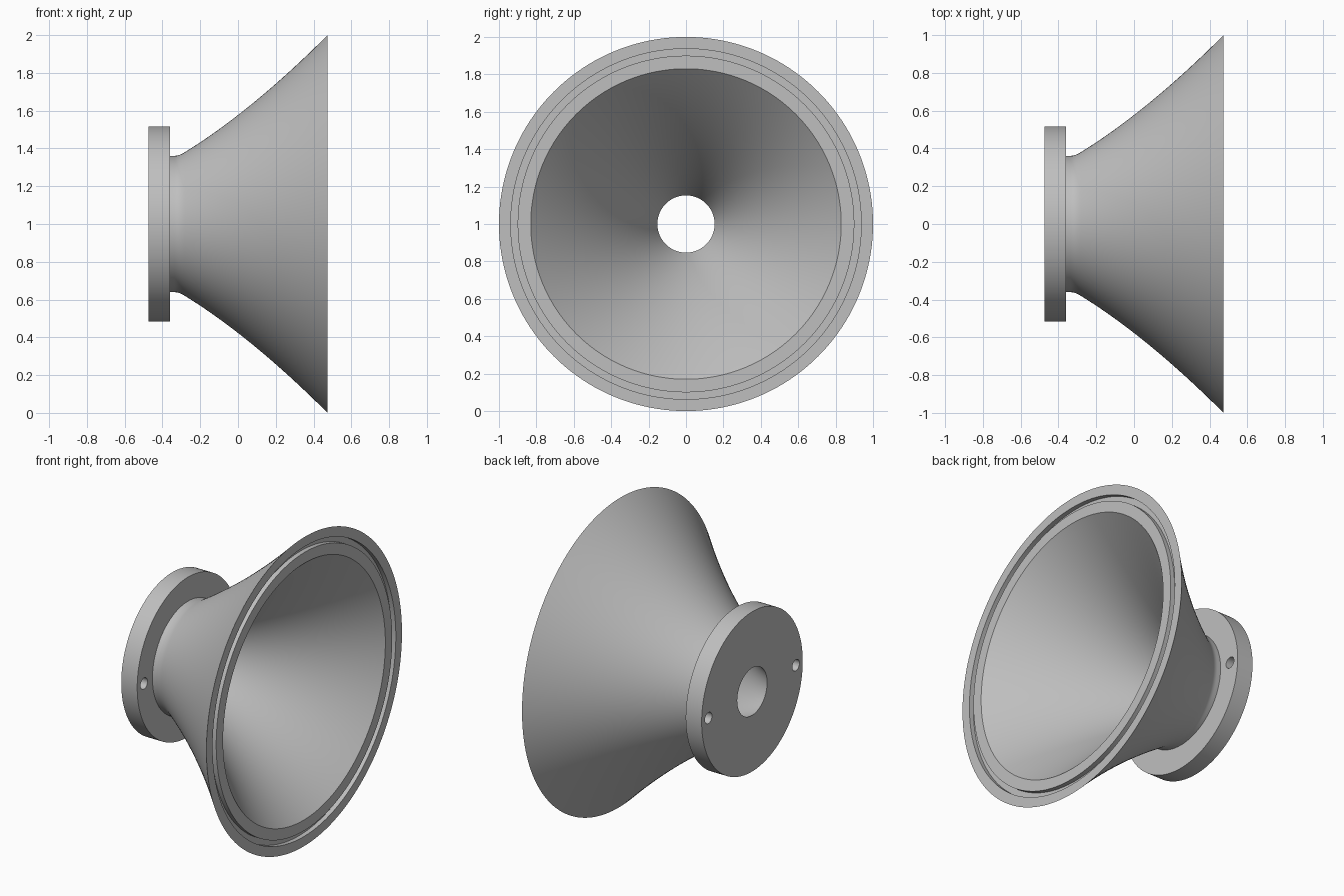
import bpy, bmesh, math
from mathutils import Vector, Matrix
from mathutils.geometry import interpolate_bezier

cube = bpy.data.objects.get("Cube")
if cube:
    bpy.data.objects.remove(cube, do_unlink=True)

BACK, FLANGE, MOUTH = -0.474, -0.36, 0.474
SEGMENTS = 160
AXIS = Vector((0, 0, 1))

grey = bpy.data.materials.new("light_grey")
grey.use_nodes = True
colour = (0.52, 0.52, 0.52, 1)
grey.diffuse_color = colour
grey.node_tree.nodes["Principled BSDF"].inputs["Base Color"].default_value = colour


def flare(x0, r0, slope0, x1, r1, slope1, steps):
    """Points (x, radius) of a smooth flare with given end slopes."""
    d = (x1 - x0) / 3
    pts = interpolate_bezier(Vector((x0, r0)), Vector((x0 + d, r0 + d * slope0)),
                             Vector((x1 - d, r1 - d * slope1)), Vector((x1, r1)), steps)
    return [(p[0], p[1]) for p in pts]


def lathe(name, profile):
    """Turn a closed (x, radius) profile around the horn's x axis."""
    bm = bmesh.new()
    rings = []
    for i in range(SEGMENTS):
        a = math.tau * i / SEGMENTS
        rings.append([bm.verts.new((x, r * math.cos(a), r * math.sin(a) + AXIS.z))
                      for x, r in profile])
    n = len(profile)
    for i, ring in enumerate(rings):
        nxt = rings[(i + 1) % SEGMENTS]
        for j in range(n):
            k = (j + 1) % n
            bm.faces.new((ring[j], ring[k], nxt[k], nxt[j]))
    bmesh.ops.recalc_face_normals(bm, faces=bm.faces)
    mesh = bpy.data.meshes.new(name)
    bm.to_mesh(mesh)
    bm.free()
    mesh.materials.append(grey)
    obj = bpy.data.objects.new(name, mesh)
    bpy.context.collection.objects.link(obj)
    return obj


# Flange, neck fillet, outer flare, grooved rim, then the bore back to the throat
profile = [(BACK, 0.517), (FLANGE, 0.517), (FLANGE, 0.361)]
profile += flare(-0.335, 0.361, 0, -0.28, 0.381, 0.62, 6)
profile += flare(-0.28, 0.381, 0.62, MOUTH, 1, 1, 24)[1:]
groove = MOUTH - 0.03
profile += [(MOUTH, 0.937), (groove, 0.937), (groove, 0.9), (MOUTH, 0.9)]
profile += reversed(flare(BACK, 0.153, 0.4, MOUTH, 0.83, 1, 28))
horn = lathe("horn_with_flange", profile)

# Two screw holes through the flange
bm = bmesh.new()
for side in (-1, 1):
    place = Matrix.Translation((FLANGE - 0.05, side * 0.447, AXIS.z))
    bmesh.ops.create_cone(bm, cap_ends=True, segments=32, radius1=0.036, radius2=0.036,
                          depth=0.2, matrix=place @ Matrix.Rotation(math.pi / 2, 4, 'Y'))
mesh = bpy.data.meshes.new("screw_hole_cutter")
bm.to_mesh(mesh)
bm.free()
mesh.materials.append(grey)
cutter = bpy.data.objects.new("screw_hole_cutter", mesh)
cutter.hide_render = True
bpy.context.collection.objects.link(cutter)

bpy.ops.object.select_all(action='DESELECT')
bpy.context.view_layer.objects.active = horn
horn.select_set(True)
cut = horn.modifiers.new("screw_holes", 'BOOLEAN')
cut.operation = 'DIFFERENCE'
cut.solver = 'EXACT'
cut.object = cutter
bpy.ops.object.modifier_apply(modifier=cut.name)
bpy.data.objects.remove(cutter, do_unlink=True)
bpy.ops.object.shade_smooth_by_angle(angle=math.radians(30))
